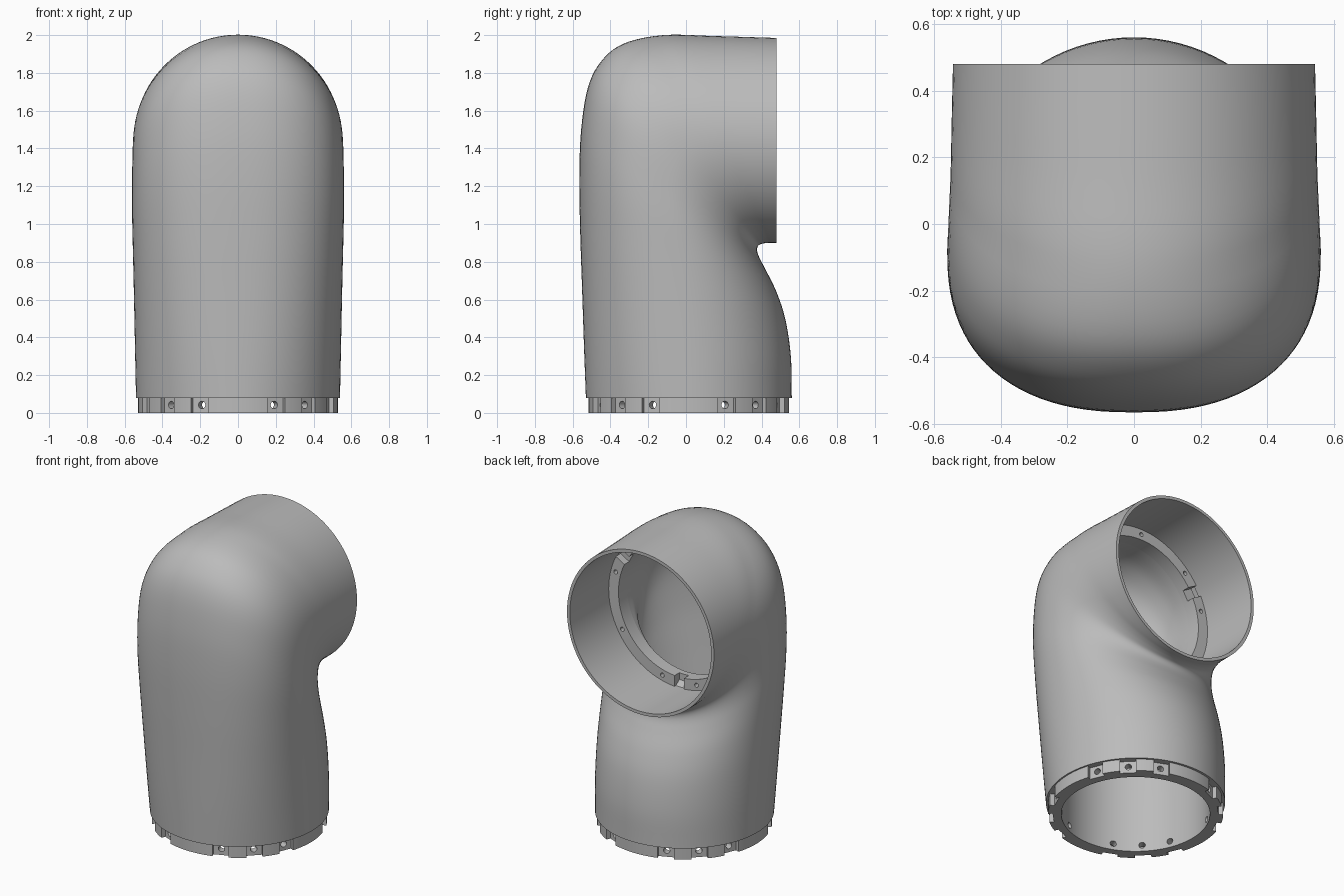
import bpy, bmesh, math
from mathutils import Matrix, Vector

if "Cube" in bpy.data.objects:
    bpy.data.objects.remove(bpy.data.objects["Cube"])

GREY = bpy.data.materials.new("plain grey")
GREY.use_nodes = True
GREY.diffuse_color = (0.5, 0.5, 0.5, 1)
GREY.node_tree.nodes["Principled BSDF"].inputs["Base Color"].default_value = (0.5, 0.5, 0.5, 1)

SEG = 96
BASE_Y = 0.015      # axis of the lower tube
MOUTH_Z = 1.4425    # axis of the upper mouth


def make_object(name, bm, angle=35):
    bmesh.ops.recalc_face_normals(bm, faces=bm.faces)
    mesh = bpy.data.meshes.new(name)
    bm.to_mesh(mesh)
    bm.free()
    obj = bpy.data.objects.new(name, mesh)
    bpy.context.collection.objects.link(obj)
    mesh.materials.append(GREY)
    smooth(obj, angle)
    return obj


def smooth(obj, angle=35):
    bpy.ops.object.select_all(action='DESELECT')
    obj.select_set(True)
    bpy.context.view_layer.objects.active = obj
    bpy.ops.object.shade_smooth_by_angle(angle=math.radians(angle))


def spline(keys, steps):
    """Catmull-Rom resampling of a list of key tuples."""
    pts = [Vector(k) for k in keys]
    pts = [2 * pts[0] - pts[1]] + pts + [2 * pts[-1] - pts[-2]]
    out = []
    for a, b, c, d in zip(pts, pts[1:], pts[2:], pts[3:]):
        for i in range(steps):
            t = i / steps
            out.append(0.5 * (2 * b + (c - a) * t + (2 * a - 5 * b + 4 * c - d) * t ** 2
                              + (3 * b - a - 3 * c + d) * t ** 3))
    return out + [pts[-2]]


def ring(front, back, width, power=2):
    """Closed section spanning front and back points of the side profile."""
    mid, half = (front + back) / 2, (front - back) / 2
    points = []
    for i in range(SEG):
        a = math.tau * i / SEG
        e = 2 / power if math.cos(a) > 0 else 1
        u = math.copysign(abs(math.cos(a)) ** e, math.cos(a))
        v = math.copysign(abs(math.sin(a)) ** e, math.sin(a))
        p = mid + half * u
        points.append((width * v, p.x, p.y))
    return points


def loft(bm, rings, closed=False):
    loops = [[bm.verts.new(p) for p in r] for r in rings]
    for a, b in zip(loops, loops[1:] + (loops[:1] if closed else [])):
        for i in range(SEG):
            j = (i + 1) % SEG
            bm.faces.new((a[i], a[j], b[j], b[i]))


def bent_rings(front, back, width, bulge):
    f, b, w = spline(front, 5), spline(back, 5), spline([(x, 0) for x in width], 5)
    n = len(f) - 1
    return [ring(f[i], b[i], w[i].x, 2 + bulge * math.sin(math.pi * min(1, i / n / 0.8)))
            for i in range(n + 1)]


def base_ring(r, z):
    return ring(Vector((BASE_Y - r, z)), Vector((BASE_Y + r, z)), r)


def mouth_ring(r, y):
    return ring(Vector((y, MOUTH_Z + r)), Vector((y, MOUTH_Z - r)), r)


def cut(target, bm):
    """Subtract the cutter solids, then discard the cutter."""
    cutter = make_object("cutter", bm)
    cutter.hide_render = True
    mod = target.modifiers.new("cut", 'BOOLEAN')
    mod.object, mod.operation, mod.solver = cutter, 'DIFFERENCE', 'EXACT'
    bpy.context.view_layer.objects.active = target
    bpy.ops.object.select_all(action='DESELECT')
    target.select_set(True)
    bpy.ops.object.modifier_apply(modifier=mod.name)
    bpy.data.objects.remove(cutter)
    smooth(target)


def box(bm, frame, centre, size):
    bmesh.ops.create_cube(bm, size=1, matrix=frame @ Matrix.Translation(centre)
                          @ Matrix.Diagonal((*size, 1)))


def drill(bm, matrix, radius, depth):
    bmesh.ops.create_cone(bm, cap_ends=True, segments=16, radius1=radius,
                          radius2=radius, depth=depth, matrix=matrix)


# Outer elbow shell, with the mouth rim and straight socket wall
front = [(-.53, .08), (-.54, .35), (-.55, .65), (-.56, .95), (-.565, 1.25), (-.555, 1.5),
         (-.52, 1.72), (-.45, 1.86), (-.33, 1.955), (-.12, 2), (.15, 1.995), (.48, 1.985)]
back = [(.56, .08), (.555, .3), (.525, .5), (.475, .65), (.415, .77), (.385, .83),
        (.376, .865), (.385, .888), (.41, .897), (.435, .9), (.455, .9), (.48, .9)]
width = [.54, .545, .55, .555, .56, .56, .56, .558, .555, .55, .547, .543]
bm = bmesh.new()
loft(bm, [base_ring(.45, .08)] + bent_rings(front, back, width, .4)
     + [mouth_ring(.522, .48), mouth_ring(.522, .05)])
make_object("elbow_shell", bm)

# Inner liner running from the base up to the socket flange
front = [(-.435, .37), (-.45, .7), (-.47, 1), (-.48, 1.3), (-.45, 1.6),
         (-.35, 1.8), (-.2, 1.88), (-.02, MOUTH_Z + .45)]
back = [(.465, .37), (.42, .55), (.34, .68), (.22, .8), (.1, .89),
        (.03, .94), (-.01, .975), (-.02, MOUTH_Z - .45)]
bm = bmesh.new()
loft(bm, [base_ring(.45, .06)] + bent_rings(front, back, [.45] * len(front), 0))
make_object("inner_liner", bm)

# Castellated base collar with radial screw holes, three to a quadrant
bm = bmesh.new()
loft(bm, [base_ring(.53, 0), base_ring(.53, .085), base_ring(.45, .085), base_ring(.45, 0)], True)
collar = make_object("base_collar", bm)
slots, holes = bmesh.new(), bmesh.new()
for i in range(16):
    if i % 4 == 0:
        continue
    frame = Matrix.Translation((0, BASE_Y, 0)) @ Matrix.Rotation(math.tau * i / 16, 4, 'Z')
    box(slots, frame, (.55, 0, .03), (.1, .1, .1))
    drill(holes, frame @ Matrix.Translation((.48, 0, .042)) @ Matrix.Rotation(math.pi / 2, 4, 'Y'),
          .02, .2)
cut(collar, slots)
cut(collar, holes)

# Socket flange with three key notches and small screw holes
bm = bmesh.new()
loft(bm, [mouth_ring(.524, .07), mouth_ring(.524, -.02), mouth_ring(.45, -.02),
          mouth_ring(.45, .07)], True)
flange = make_object("socket_flange", bm)
cutters = bmesh.new()
for k in range(3):
    for offset in (0, 15, 60, 105):
        angle = math.radians(30 + 120 * k + offset)
        frame = Matrix.Translation((0, 0, MOUTH_Z)) @ Matrix.Rotation(-angle, 4, 'Y')
        if offset == 0:
            box(cutters, frame, (.49, .06, 0), (.12, .08, .07))
        else:
            drill(cutters, frame @ Matrix.Translation((.487, .06, 0))
                  @ Matrix.Rotation(math.pi / 2, 4, 'X'), .014, .08)
cut(flange, cutters)
